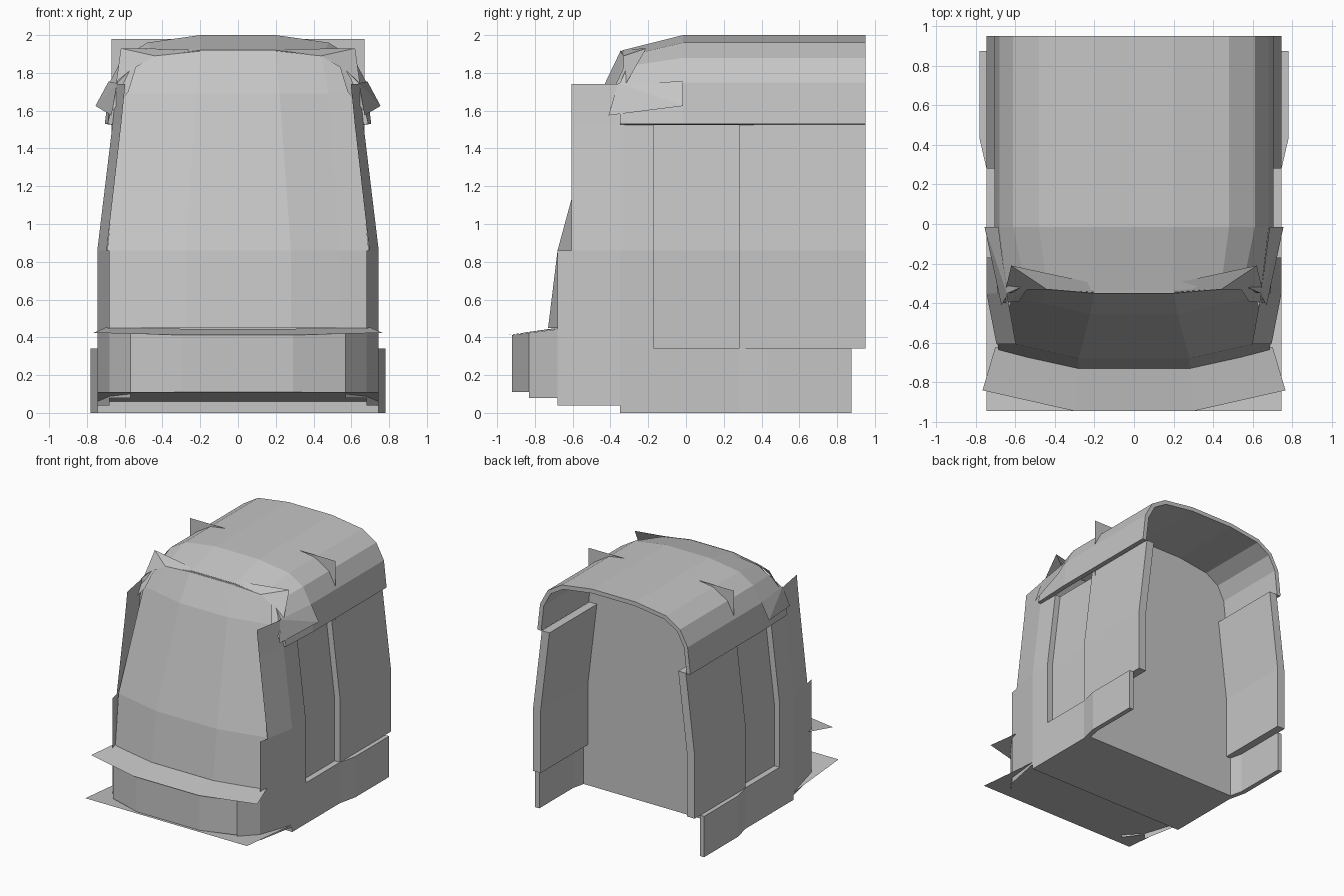
import bpy, bmesh

if "Cube" in bpy.data.objects:
    bpy.data.objects.remove(bpy.data.objects["Cube"])

grey = bpy.data.materials.new("light_grey")
grey.diffuse_color = (0.56, 0.56, 0.56, 1)
grey.use_nodes = True
grey.node_tree.nodes["Principled BSDF"].inputs["Base Color"].default_value = grey.diffuse_color


def add(name, verts, faces, thick=0.0, offset=-1, mirror=False):
    """Mesh object, optionally mirrored over x = 0 and thickened inwards."""
    me = bpy.data.meshes.new(name)
    verts, faces = list(verts), [tuple(f) for f in faces]
    if mirror:
        n = len(verts)
        verts += [(-x, y, z) for x, y, z in verts]
        faces += [tuple(i + n for i in reversed(f)) for f in faces]
    me.from_pydata(verts, [], faces)
    bm = bmesh.new()
    bm.from_mesh(me)
    bmesh.ops.remove_doubles(bm, verts=bm.verts, dist=0.0005)
    bmesh.ops.recalc_face_normals(bm, faces=bm.faces)
    bm.to_mesh(me)
    bm.free()
    me.materials.append(grey)
    ob = bpy.data.objects.new(name, me)
    bpy.context.collection.objects.link(ob)
    if thick:
        m = ob.modifiers.new("thickness", "SOLIDIFY")
        m.thickness, m.offset = thick, offset
    return ob


def loft(name, rows, **kw):
    """Quad skin across rows with equal point counts."""
    n = len(rows[0])
    faces = [(r * n + i, r * n + i + 1, (r + 1) * n + i + 1, (r + 1) * n + i)
             for r in range(len(rows) - 1) for i in range(n - 1)]
    return add(name, [p for row in rows for p in row], faces, **kw)


def both(half):
    """Complete a half row (centre to right) with its left side."""
    return [(-x, y, z) for x, y, z in reversed(half)] + half


def prism(name, sections):
    """Closed solid through rings of points, on both sides."""
    n, k = len(sections[0]), len(sections)
    faces = [tuple(range(n)), tuple(range((k - 1) * n, k * n))]
    for s in range(k - 1):
        faces += [(s * n + i, s * n + (i + 1) % n, (s + 1) * n + (i + 1) % n, (s + 1) * n + i)
                  for i in range(n)]
    return add(name, [p for s in sections for p in s], faces, mirror=True)


WALL = [(0.745, 0.34), (0.745, 0.86), (0.664, 1.53)]   # x, z of the side wall


def wall_panel(name, y0, y1, inset, thick):
    prism(name, [[(x - inset, y0, z), (x - inset, y1, z),
                  (x - inset - thick, y1, z), (x - inset - thick, y0, z)] for x, z in WALL])


# Side walls, recessed doors and their sills
wall_panel("rear_side_panel", 0.28, 0.95, 0, 0.07)
wall_panel("door", -0.17, 0.28, 0.05, 0.02)
wall_panel("door_pillar", -0.35, -0.17, 0, 0.07)
prism("door_sill", [[(0.744, -0.35, z), (0.744, 0.28, z), (0.67, 0.28, z), (0.67, -0.35, z)]
                    for z in (0.30, 0.34)])

# Rear lower skirts with a chamfered leading end
prism("rear_skirt", [[(0.745, 0.28, z), (0.78, 0.43, z), (0.78, 0.875, z),
                      (0.74, 0.875, z), (0.74, 0.43, z), (0.705, 0.28, z)] for z in (0, 0.34)])

# Bumper and lower body: stepped bottom edge, facet by facet
plan = [(0, -0.92), (0.29, -0.92), (0.57, -0.83), (0.68, -0.68), (0.745, -0.35), (0.745, 0.28)]
bottoms = [0.11, 0.11, 0.08, 0.04, 0.0]
tops = [0.413, 0.413, 0.424, 0.45, 0.34]
tops_end = [0.413, 0.424, 0.443, 0.45, 0.34]
verts, faces = [], []
for i, zb in enumerate(bottoms):
    (xa, ya), (xb, yb) = plan[i], plan[i + 1]
    verts += [(xa, ya, zb), (xb, yb, zb), (xb, yb, tops_end[i]), (xa, ya, tops[i])]
    faces.append(range(i * 4, i * 4 + 4))
add("bumper", verts, faces, mirror=True)

# Floor: level at the rear, a small riser, then sloping up to the nose
loft("floor", [[(-0.745, y, z), (0.745, y, z)]
               for y, z in ((-0.945, 0.11), (-0.35, 0.06), (-0.35, 0.0), (0.325, 0.0))])

# Ledge under the windscreen
loft("bumper_ledge", [both([(0.30, -0.945, 0.412), (0.765, -0.84, 0.424)]),
                      both([(0.28, -0.72, 0.445), (0.70, -0.62, 0.452)])])

# Bulkhead behind the cab
add("bulkhead", both([(0.72, 0.325, 0.0), (0.72, 0.325, 0.86), (0.67, 0.325, 1.45),
                      (0.67, 0.325, 1.98)]), [range(8)])

# Faceted windscreen
edge = [(0.685, -0.635, 0.45), (0.692, -0.585, 0.86), (0.612, -0.365, 1.69), (0.55, -0.315, 1.83)]
loft("windscreen", [
    both([(0.28, -0.73, 0.45), (0.54, -0.673, 0.45), edge[0]]),
    both([(0.28, -0.68, 0.86), (0.54, -0.62, 0.86), edge[1]]),
    both([(0.22, -0.455, 1.69), (0.48, -0.394, 1.69), edge[2]]),
    both([(0.20, -0.345, 1.92), (0.44, -0.325, 1.89), edge[3]])])

# Cab side walls running forward past the windscreen edge, stepped at the waist
loft("lower_cab_side", [[(0.68, -0.68, z), (0.745, -0.35, z)] for z in (0.45, 0.86)], mirror=True)
loft("upper_cab_side", [[(0.695, -0.605, 0.86), (0.745, -0.35, 0.86)],
                        [(0.618, -0.605, 1.53), (0.664, -0.35, 1.53)],
                        [(0.597, -0.605, 1.74), (0.642, -0.35, 1.74)]], mirror=True)

# Roof shell, dipping towards the windscreen
roof = [(0.20, 2.0), (0.48, 1.96), (0.61, 1.88), (0.68, 1.75), (0.705, 1.53)]
nose = [(0.20, -0.335, 1.92), (0.44, -0.315, 1.89), (0.55, -0.31, 1.835),
        (0.64, -0.35, 1.745), (0.69, -0.35, 1.53)]
loft("roof", [both(nose)] + [both([(x, y, z) for x, z in roof]) for y in (-0.015, 0.95)],
     thick=0.035)

# Thin brow above the windscreen with raised corners
add("windscreen_brow", [(0, -0.30, 1.925), (0.20, -0.30, 1.925), (0.62, -0.21, 1.93),
                        (0.665, -0.40, 1.60), (0.58, -0.39, 1.70), (0.54, -0.33, 1.83),
                        (0.44, -0.33, 1.89), (0.20, -0.35, 1.915), (0, -0.35, 1.915)],
    [(0, 1, 7, 8), (1, 2, 6, 7), (2, 3, 5, 6), (3, 4, 5)], mirror=True)

# Flared fins at the roof shoulder
add("shoulder_fin", [(0.755, -0.015, 1.625), (0.67, -0.41, 1.575), (0.64, -0.36, 1.745),
                     (0.685, -0.015, 1.755)], [(0, 1, 2), (0, 2, 3)], mirror=True)
